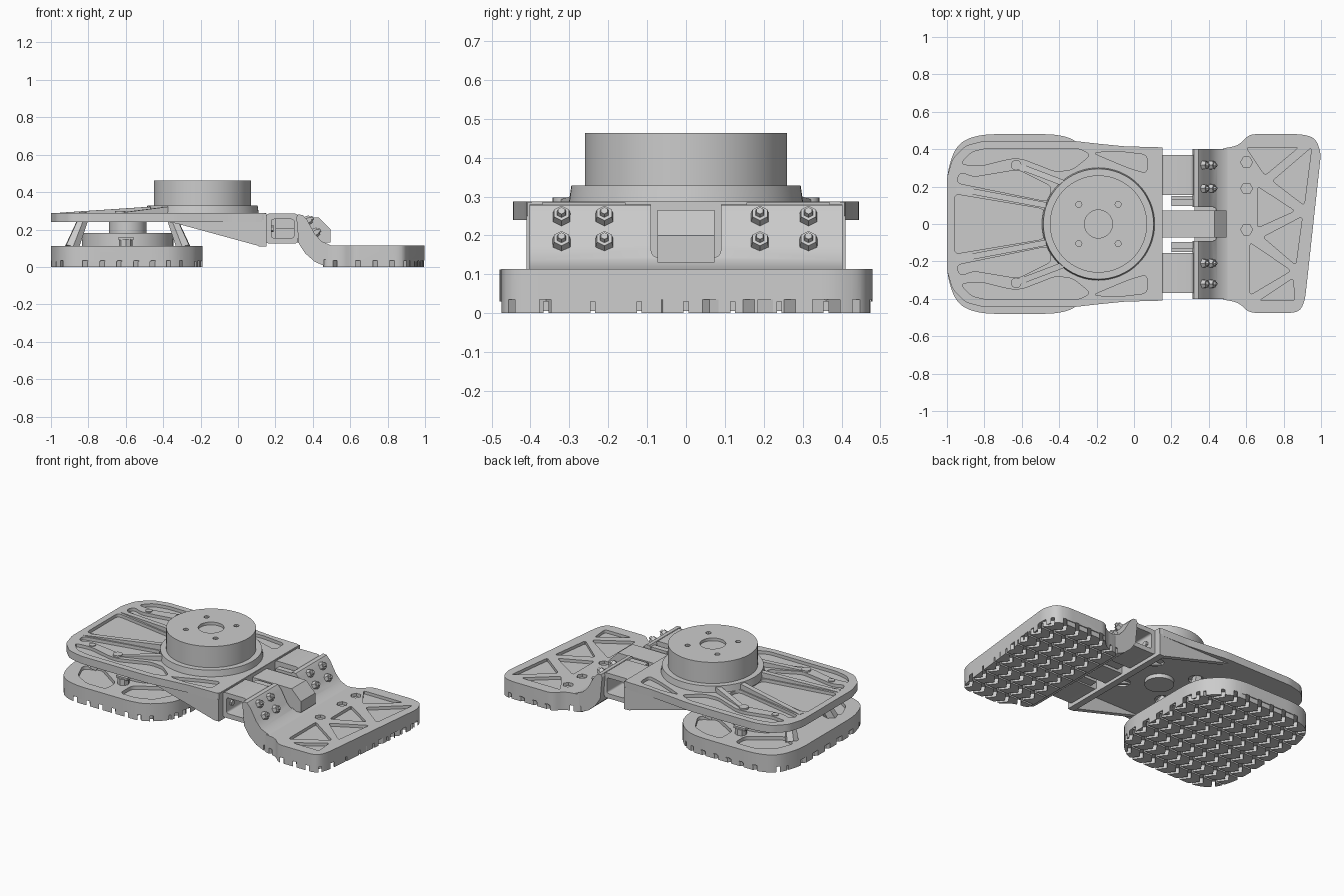
import bpy, bmesh, math
from mathutils import Vector, Matrix

if "Cube" in bpy.data.objects:
    bpy.data.objects.remove(bpy.data.objects["Cube"])

grey = bpy.data.materials.new("machined_grey")
grey.use_nodes = True
COLOUR = (0.6, 0.6, 0.6, 1)
grey.diffuse_color = COLOUR
grey.node_tree.nodes["Principled BSDF"].inputs["Base Color"].default_value = COLOUR


def finish(name, bm):
    bmesh.ops.recalc_face_normals(bm, faces=bm.faces)
    mesh = bpy.data.meshes.new(name)
    bm.to_mesh(mesh)
    bm.free()
    mesh.materials.append(grey)
    obj = bpy.data.objects.new(name, mesh)
    bpy.context.collection.objects.link(obj)
    return obj


def rounded(points, radius, steps=5):
    """Replace each polygon corner by a short curve."""
    out, n = [], len(points)
    for i in range(n):
        a, p, b = (Vector(points[(i + k) % n]) for k in (-1, 0, 1))
        ra, rb = min(radius, (a - p).length * .48), min(radius, (b - p).length * .48)
        s, e = p + (a - p).normalized() * ra, p + (b - p).normalized() * rb
        for k in range(steps + 1):
            t = k / steps
            out.append(s * (1 - t) ** 2 + p * 2 * t * (1 - t) + e * t * t)
    return out


def mirror(half):
    """Close a half outline across y = 0."""
    return half + [(x, -y) for x, y in reversed(half)]


def flip(points):
    return [(x, -y) for x, y in points]


def rect(x0, x1, y0, y1):
    return [(x0, y0), (x1, y0), (x1, y1), (x0, y1)]


def add_prism(bm, pts, lo, hi, axis="z"):
    place = (lambda p, h: (p[0], p[1], h)) if axis == "z" else (lambda p, h: (p[0], h, p[1]))
    low = [bm.verts.new(place(p, lo)) for p in pts]
    top = [bm.verts.new(place(p, hi)) for p in pts]
    bm.faces.new(low)
    bm.faces.new(top)
    for i in range(len(pts)):
        j = (i + 1) % len(pts)
        bm.faces.new((low[i], low[j], top[j], top[i]))


def prism(name, pts, lo, hi, axis="z", radius=0):
    bm = bmesh.new()
    add_prism(bm, rounded(pts, radius) if radius else pts, lo, hi, axis)
    return finish(name, bm)


def box(name, x0, x1, y0, y1, z0, z1):
    return prism(name, rect(x0, x1, y0, y1), z0, z1)


def rod(name, start, end, r1, r2=None, sides=48):
    """Cylinder or cone between two points."""
    a, b = Vector(start), Vector(end)
    turn = (b - a).to_track_quat("Z", "Y").to_matrix().to_4x4()
    bm = bmesh.new()
    bmesh.ops.create_cone(bm, cap_ends=True, segments=sides, radius1=r1,
                          radius2=r1 if r2 is None else r2, depth=(b - a).length,
                          matrix=Matrix.Translation((a + b) / 2) @ turn)
    return finish(name, bm)


def circle(x, y, r, n=24):
    return [(x + r * math.cos(i * math.tau / n), y + r * math.sin(i * math.tau / n)) for i in range(n)]


def cut(obj, shapes, lo, hi, axis="z"):
    """Cut a set of prisms out of an object."""
    bm = bmesh.new()
    for s in shapes:
        add_prism(bm, s, lo, hi, axis)
    tool = finish("cutter", bm)
    tool.hide_render = True
    mod = obj.modifiers.new("cut", "BOOLEAN")
    mod.operation, mod.object, mod.solver = "DIFFERENCE", tool, "EXACT"
    bpy.context.view_layer.update()
    done = bpy.data.meshes.new_from_object(obj.evaluated_get(bpy.context.evaluated_depsgraph_get()))
    obj.modifiers.clear()
    obj.data = done
    bpy.data.objects.remove(tool)


def tread(obj, x0, x1):
    """Zigzag grooves under a sole, with narrow lengthwise slots."""
    ys = [-0.54 + 0.06 * i for i in range(19)]
    rows, x = [], x0
    while x < x1:
        line = [(x + (0.045 if i % 2 else 0), y) for i, y in enumerate(ys)]
        rows.append(line + [(a + 0.025, b) for a, b in reversed(line)])
        x += 0.09
    cut(obj, rows, -0.02, 0.035)
    cut(obj, [rect(x0 - .1, x1 + .1, y - .006, y + .006) for y in ys[1:-1:2]], -0.02, 0.03)


# Heel sole with pockets and tread
heel_edge = [(-1, .27), (-.96, .4), (-.9, .455), (-.8, .48), (-.42, .48), (-.32, .455), (-.22, .36), (-.19, .25)]
heel = prism("heel_sole", mirror(heel_edge), 0, .112, radius=.06)
quarter = [(-.93, .24), (-.88, .36), (-.78, .42), (-.64, .42), (-.64, .32), (-.83, .19)]
side = [(-.54, .42), (-.43, .42), (-.33, .38), (-.26, .25), (-.35, .19), (-.54, .3)]
cut(heel, [rounded(f(p), .03) for p in (quarter, side) for f in (list, flip)], .09, .15)
tread(heel, -1.05, -.2)

# Ankle sensor between the heel and the upper plate
rod("sensor_base", (-.59, 0, .1), (-.59, 0, .182), .245)
rod("sensor_neck", (-.59, 0, .18), (-.59, 0, .25), .1)
for sx in (-1, 1):
    for sy in (-1, 1):
        rod("diagonal_strut", (-.59 + sx * .3, sy * .2, .1), (-.59 + sx * .24, sy * .15, .25), .04, .03, 6)
for sy in (-1, 1):
    rod("side_post", (-.6, sy * .3, .1), (-.6, sy * .3, .15), .035, .035, 8)
    box("side_clip", -.64, -.56, sy * .3 - .02, sy * .3 + .02, .145, .16)

# Upper plate with shallow pockets above and round recesses below
plate_edge = [(-1, .25), (-.97, .35), (-.9, .42), (-.8, .445), (-.33, .445), (-.2, .43), (-.05, .415), (.15, .41)]
plate = prism("upper_plate", mirror(plate_edge), .24, .288, radius=.025)
centre_pocket = [(-.96, .16), (-.48, .08), (-.48, -.08), (-.96, -.16)]
fan_pocket = [(-.95, .22), (-.93, .28), (-.86, .25), (-.62, .29), (-.44, .2), (-.46, .12)]
edge_pocket = [(-.93, .32), (-.87, .385), (-.78, .405), (-.3, .405), (-.23, .37), (-.33, .29), (-.42, .28),
               (-.6, .35), (-.66, .35), (-.82, .31)]
corner_pocket = [(-.22, .38), (-.1, .39), (.07, .37), (.07, .27), (-.03, .3)]
pockets = [rounded(centre_pocket, .03)]
for p in (fan_pocket, edge_pocket, corner_pocket):
    pockets += [rounded(p, .03), rounded(flip(p), .03)]
cut(plate, pockets, .268, .32)
cut(plate, [circle(-.19 + x, y, .045) for x in (-.15, .15) for y in (-.15, .15)], .2, .255)

# Rising ribs and round bosses on the plate
for s in (-1, 1):
    for sx, sy, ex, ey in ((-.95, .19, -.47, .1), (-.63, .315, -.38, .22)):
        d = Vector((ex - sx, ey - sy)).normalized()
        n = Vector((-d.y, d.x)) * .016
        bm = bmesh.new()
        add_prism(bm, [(sx + n.x, s * (sy + n.y)), (ex + n.x, s * (ey + n.y)),
                       (ex - n.x, s * (ey - n.y)), (sx - n.x, s * (sy - n.y))], .265, .29)
        for v in bm.verts:
            if v.co.z > .28 and v.co.x > -.52:
                v.co.z = .322
        finish("plate_rib", bm)
    rod("plate_boss", (-.63, s * .315, .265), (-.63, s * .315, .298), .028, sides=20)
    rod("plate_boss", (-.83, s * .285, .265), (-.83, s * .285, .293), .02, sides=20)

# Ankle drum
rod("drum_flange", (-.19, 0, .28), (-.19, 0, .328), .302, .295, 64)
drum = rod("ankle_drum", (-.19, 0, .32), (-.19, 0, .463), .26, sides=72)
bolts = [circle(-.19 + sx * .105, sy * .105, .016, 12) for sx in (-1, 1) for sy in (-1, 1)]
cut(drum, [circle(-.19, 0, .075, 32)] + bolts, .445, .5)
rod("lower_hub", (-.19, 0, .215), (-.19, 0, .245), .085, sides=32)

# Tapered side walls and the hinge wall below the plate
wall = [(-.42, .25), (-.32, .23), (.12, .11), (.15, .11), (.15, .25)]
for s in (-1, 1):
    prism("side_wall", wall, s * .395 - .015, s * .395 + .015, "y")
    prism("inner_rib", [(-.1, .245), (.12, .17), (.12, .245)], s * .14 - .01, s * .14 + .01, "y")
box("hinge_wall", .11, .152, -.408, .408, .11, .286)
for s in (-1, 1):
    for y in (.19, .34):
        for z in (.16, .23):
            rod("hinge_bolt", (.1, s * y, z), (.115, s * y, z), .016, sides=6)

# Open hinge frames, brackets and the central link
for s in (-1, 1):
    y0, y1 = sorted((s * .155, s * .37))
    frame = prism("hinge_frame", rect(.15, .32, .125, .285), y0, y1, "y", .02)
    cut(frame, [rounded(rect(.178, .3, .155, .255), .015)], -.5, .5, "y")
    for y in (.2, .32):
        rod("frame_bolt", (.175, s * y, .205), (.19, s * y, .205), .018, sides=6)
    y0, y1 = sorted((s * .095, s * .15))
    box("bracket_arm", .2, .36, y0, y1, .13, .205)
    y0, y1 = sorted((s * .095, s * .13))
    box("bracket_lip", .2, .33, y0, y1, .2, .27)
prism("central_link", [(.14, .13), (.495, .13), (.495, .2), (.43, .265), (.14, .265)], -.073, .073, "y")

# Steep toe riser with a notch for the link
riser_side = [(.312, .265), (.32, .28), (.345, .278), (.37, .25), (.41, .178), (.445, .138), (.5, .114),
              (.56, .113), (.56, .04), (.46, .04), (.46, .006), (.41, .028), (.36, .072), (.325, .125)]
riser = prism("toe_riser", riser_side, -.402, .402, "y")
cut(riser, [rounded(rect(.2, .44, -.09, .09), .02)], .13, .35)

# Toe sole with shallow pockets and tread
toe_edge = [(.455, .4), (.56, .42), (.615, .48), (.9, .48), (.97, .46), (1, .38), (.915, -.4), (.895, -.455),
            (.86, -.475), (.615, -.475), (.56, -.42), (.455, -.4)]
toe = prism("toe_sole", toe_edge, 0, .114, radius=.035)
triangles = [[(.6, .41), (.88, .41), (.7, .26)], [(.95, .41), (.91, .1), (.74, .23)],
             [(.66, .2), (.66, -.02), (.86, .07)], [(.9, .04), (.865, -.22), (.69, -.07)],
             [(.62, -.1), (.62, -.38), (.84, -.25)], [(.67, -.41), (.86, -.41), (.85, -.29)]]
dimples = [circle(.602, y, .032, 6) for y in (.33, .19, -.03)]
cut(toe, [rounded(t, .02) for t in triangles] + dimples, .095, .15)
tread(toe, .5, 1.02)

# Screws standing out of the riser
out = Vector((.86, 0, .5))
for y in (-.32, -.21, .19, .315):
    for x, z in ((.36, .24), (.4, .175)):
        base = Vector((x, y, z))
        rod("riser_screw", base, base + out * .035, .028, .022, 6)
        rod("screw_tip", base + out * .03, base + out * .048, .014, .01, 6)

for obj in bpy.context.collection.objects:
    if obj.type == "MESH" and grey.name in obj.data.materials:
        bpy.ops.object.select_all(action="DESELECT")
        obj.select_set(True)
        bpy.context.view_layer.objects.active = obj
        bpy.ops.object.shade_smooth_by_angle(angle=math.radians(30))
